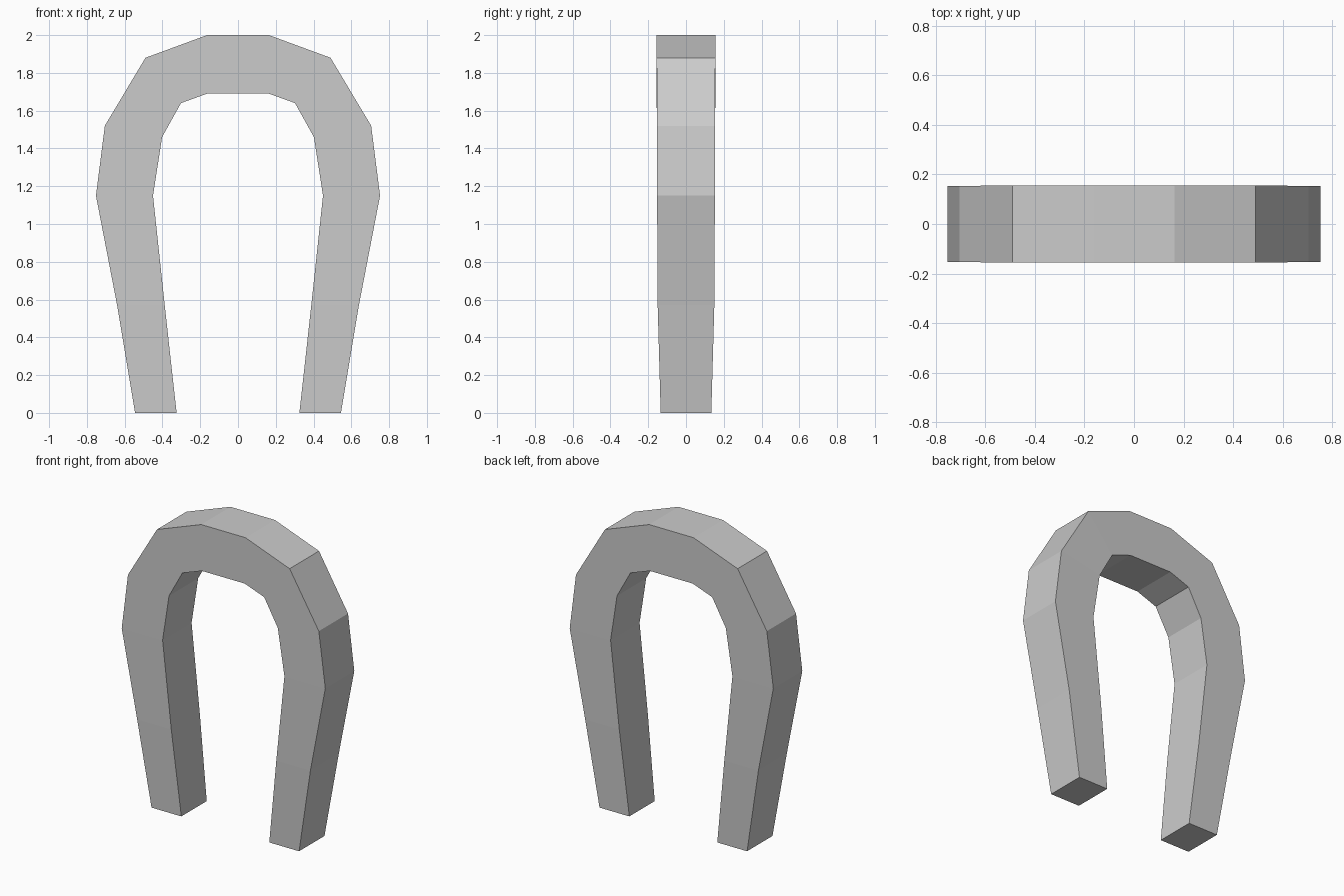
import bpy, bmesh

if "Cube" in bpy.data.objects:
    bpy.data.objects.remove(bpy.data.objects["Cube"])

# Right-half cross-sections, foot to crown: outer x, z, inner x, z, half depth
half = [
    (0.545, 0.00, 0.325, 0.00, 0.134),
    (0.640, 0.57, 0.388, 0.57, 0.150),
    (0.752, 1.15, 0.450, 1.15, 0.153),
    (0.705, 1.52, 0.402, 1.46, 0.154),
    (0.490, 1.88, 0.302, 1.64, 0.155),
    (0.164, 2.00, 0.158, 1.692, 0.155),
]
# Mirror the sections to get the complete arch
sections = half + [(-ox, oz, -ix, iz, d) for ox, oz, ix, iz, d in reversed(half)]

# Horseshoe bar: bridge four-sided rings and cap both feet
bm = bmesh.new()
rings = []
for ox, oz, ix, iz, d in sections:
    corners = [(ox, -d, oz), (ox, d, oz), (ix, d, iz), (ix, -d, iz)]
    rings.append([bm.verts.new(c) for c in corners])
for a, b in zip(rings, rings[1:]):
    for i in range(4):
        j = (i + 1) % 4
        bm.faces.new((a[i], a[j], b[j], b[i]))
bm.faces.new(rings[0])
bm.faces.new(rings[-1])
bmesh.ops.recalc_face_normals(bm, faces=bm.faces)

mesh = bpy.data.meshes.new("horseshoe_arch")
bm.to_mesh(mesh)
bm.free()
bpy.context.collection.objects.link(bpy.data.objects.new("horseshoe_arch", mesh))
